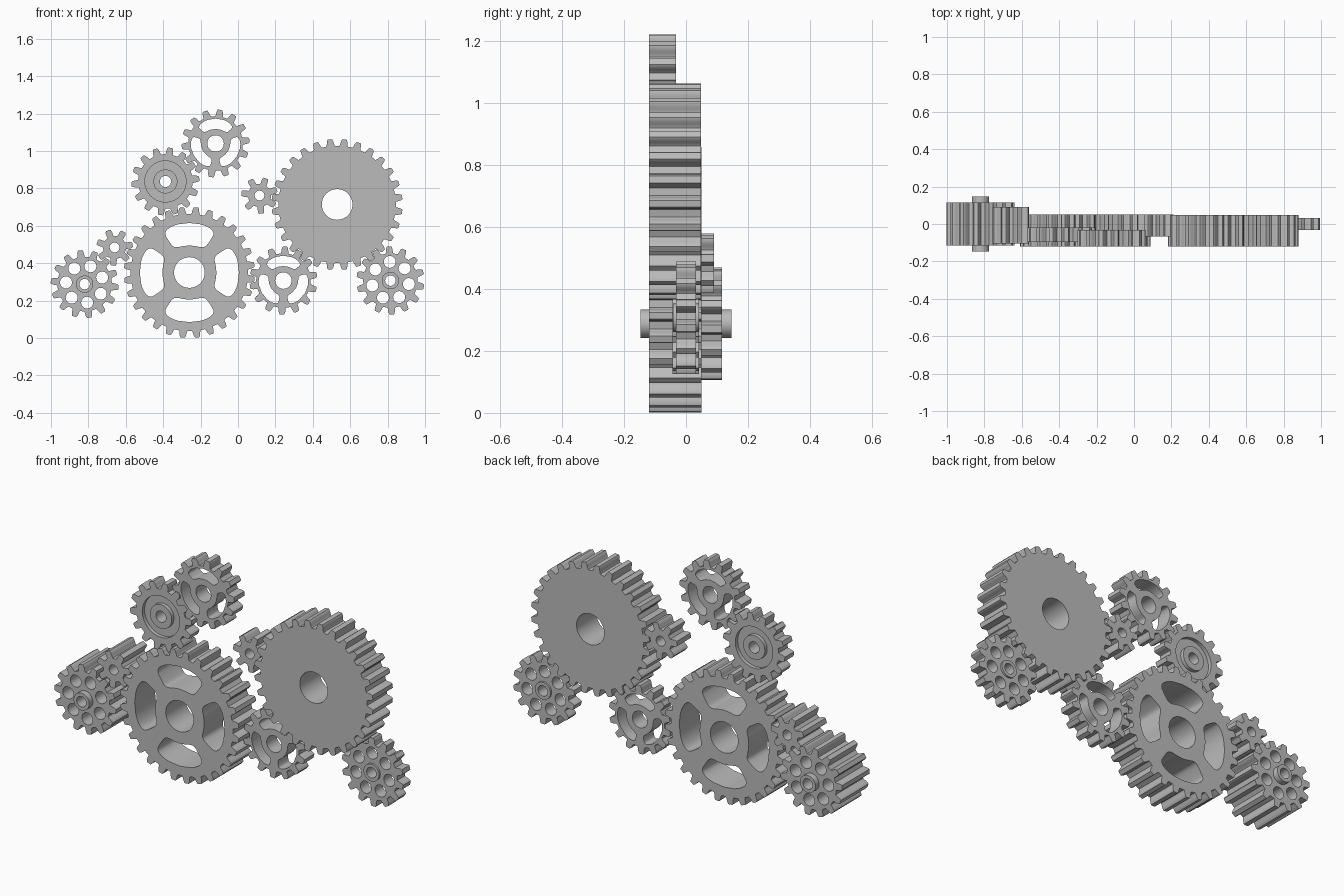
import bpy
import math
from math import pi, cos, sin, radians

cube = bpy.data.objects.get("Cube")
if cube:
    bpy.data.objects.remove(cube, do_unlink=True)

# One plain grey for the whole gear train
grey = bpy.data.materials.new("plain_grey")
grey.use_nodes = True
COLOUR = (0.5, 0.5, 0.5, 1)
grey.diffuse_color = COLOUR
grey.node_tree.nodes["Principled BSDF"].inputs["Base Color"].default_value = COLOUR

PITCH = 0.012            # pitch radius per tooth
ADDENDUM, DEDENDUM = 0.014, 0.022
# Half a tooth: fraction of the tooth spacing, and height from root to tip
FLANK = [(0.33, 0), (0.29, 0.12), (0.26, 0.35), (0.23, 0.62), (0.19, 0.85), (0.14, 1)]


def polar(r, a, cx=0, cy=0):
    return (cx + r * cos(a), cy + r * sin(a))


def circle(r, cx=0, cy=0, n=40):
    return [polar(r, 2 * pi * i / n, cx, cy) for i in range(n)]


def toothed_rim(teeth, phase):
    root = PITCH * teeth - DEDENDUM
    height = ADDENDUM + DEDENDUM
    side = [(-f, h) for f, h in FLANK] + [(f, h) for f, h in reversed(FLANK)]
    return [polar(root + h * height, phase + 2 * pi * (i + f) / teeth)
            for i in range(teeth) for f, h in side]


def slots(count, r_in, r_out, half_angle, start=pi / 2):
    """Curved windows with rounded corners between the spokes."""
    def soft(v):
        return math.copysign(abs(v) ** 0.45, v)
    mid, half = (r_in + r_out) / 2, (r_out - r_in) / 2
    ts = [2 * pi * i / 48 for i in range(48)]
    return [[polar(mid + half * soft(sin(t)),
                   start + 2 * pi * k / count + half_angle * soft(cos(t))) for t in ts]
            for k in range(count)]


def round_holes(count, ring, r, start):
    return [circle(r, *polar(ring, start + 2 * pi * k / count), n=24) for k in range(count)]


def plate(name, centre, y0, y1, outline, holes=()):
    """Extrude an outline with holes from y0 (front) to y1 (back)."""
    curve = bpy.data.curves.new(name, "CURVE")
    curve.dimensions = "2D"
    curve.fill_mode = "BOTH"
    curve.extrude = (y1 - y0) / 2
    for loop in [outline, *holes]:
        spline = curve.splines.new("POLY")
        spline.points.add(len(loop) - 1)
        for point, (x, y) in zip(spline.points, loop):
            point.co = (x, y, 0, 1)
        spline.use_cyclic_u = True
    obj = bpy.data.objects.new(name, curve)
    bpy.context.collection.objects.link(obj)
    obj.location = (centre[0], (y0 + y1) / 2, centre[1])
    obj.rotation_euler = (pi / 2, 0, 0)
    bpy.ops.object.select_all(action="DESELECT")
    obj.select_set(True)
    bpy.context.view_layer.objects.active = obj
    bpy.ops.object.convert(target="MESH")
    obj = bpy.context.view_layer.objects.active
    bpy.ops.object.mode_set(mode="EDIT")
    bpy.ops.mesh.select_all(action="SELECT")
    bpy.ops.mesh.remove_doubles(threshold=0.00005)
    bpy.ops.mesh.normals_make_consistent(inside=False)
    bpy.ops.object.mode_set(mode="OBJECT")
    obj.data.materials.clear()
    obj.data.materials.append(grey)
    bpy.ops.object.shade_smooth_by_angle(angle=radians(32))
    return obj


def mesh_phase(c1, n1, p1, c2, n2):
    """Turn gear 2 so that its teeth sit in the gaps of gear 1."""
    a = math.atan2(c2[1] - c1[1], c2[0] - c1[0])
    f = (a - p1) * n1 / (2 * pi)
    return a + pi - (0.5 - f) * 2 * pi / n2


# Gear positions (x, z), tooth counts and which gear drives each
BIG, MID, SMALL = 28, 14, 7
train = {
    "solid_gear": ((0.53, 0.714), BIG, None),
    "upper_pinion": ((0.115, 0.762), SMALL, "solid_gear"),
    "lower_spoked_gear": ((0.243, 0.307), MID, "solid_gear"),
    "left_drilled_gear": ((0.815, 0.307), MID, "solid_gear"),
    "large_spoked_gear": ((-0.26, 0.35), BIG, "lower_spoked_gear"),
    "grooved_gear": ((-0.388, 0.837), MID, "large_spoked_gear"),
    "top_spoked_gear": ((-0.12, 1.04), MID, "grooved_gear"),
    "side_pinion": ((-0.66, 0.484), SMALL, "large_spoked_gear"),
    "right_drilled_gear": ((-0.82, 0.288), MID, "side_pinion"),
}
phases = {}
for name, (centre, teeth, driver) in train.items():
    if driver is None:
        phases[name] = pi / teeth
    else:
        c1, n1, _ = train[driver]
        phases[name] = mesh_phase(c1, n1, phases[driver], centre, teeth)


def gear(name, y0, y1, holes):
    centre, teeth, _ = train[name]
    return plate(name, centre, y0, y1, toothed_rim(teeth, phases[name]), holes)


# Large gears
gear("solid_gear", -0.12, 0.048, [circle(0.082)])
gear("large_spoked_gear", -0.12, 0.05,
     [circle(0.082)] + slots(4, 0.145, 0.265, radians(33)))

# Three-spoke gears
for name, y0, y1 in (("top_spoked_gear", -0.12, -0.033), ("lower_spoked_gear", -0.043, 0.042)):
    gear(name, y0, y1, [circle(0.044)] + slots(3, 0.078, 0.133, radians(47)))

# Pinions
gear("upper_pinion", -0.067, 0.05, [circle(0.026)])
gear("side_pinion", -0.105, 0.09, [circle(0.026)])

# Grooved gear: toothed rim, thinner web and hub
centre = train["grooved_gear"][0]
gear("grooved_gear", -0.095, -0.018, [circle(0.11)])
plate("grooved_gear_web", centre, -0.075, -0.038, circle(0.11), [circle(0.064)])
plate("grooved_gear_hub", centre, -0.095, -0.018, circle(0.064), [circle(0.03)])

# Drilled gears with projecting hub tubes
for name, half, hub in (("right_drilled_gear", 0.116, 0.147), ("left_drilled_gear", 0.032, 0.042)):
    gear(name, -half, half, [circle(0.046)] + round_holes(7, 0.1, 0.032, phases[name]))
    plate(name + "_hub", train[name][0], -hub, hub, circle(0.046), [circle(0.028)])
